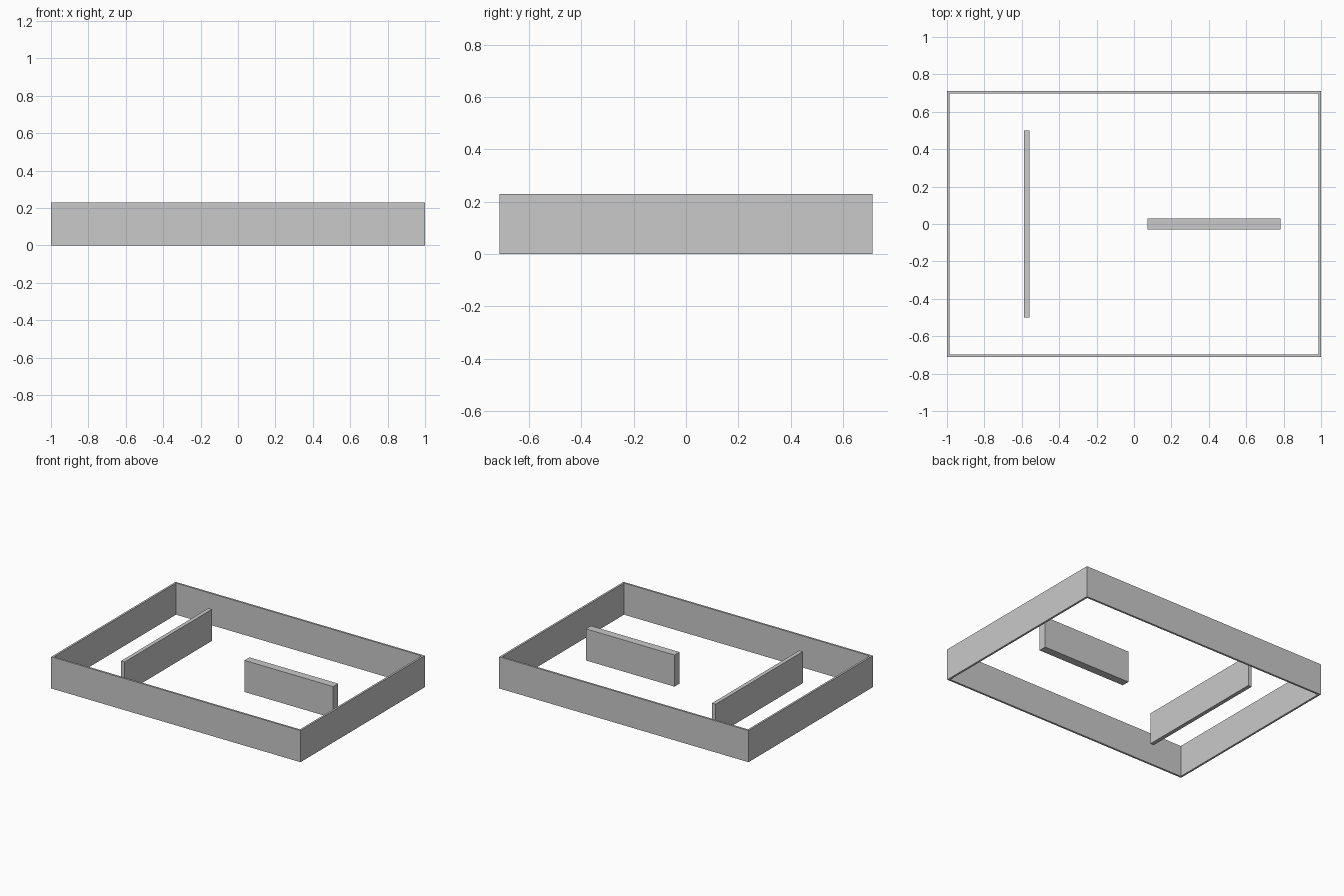
import bpy
import bmesh
from mathutils import Matrix

cube = bpy.data.objects.get("Cube")
if cube:
    bpy.data.objects.remove(cube, do_unlink=True)

LENGTH, DEPTH, HEIGHT = 2.0, 1.424, 0.229
WALL = 0.0143

# Single wall colour
grey = bpy.data.materials.new("light grey")
grey.use_nodes = True
colour = (0.588, 0.588, 0.588, 1)
grey.diffuse_color = colour
grey.node_tree.nodes["Principled BSDF"].inputs["Base Color"].default_value = colour


def add_wall(name, x, y, width, depth):
    """Upright block standing on the ground, centred on x and y."""
    bm = bmesh.new()
    place = Matrix.Translation((x, y, HEIGHT / 2)) @ Matrix.Diagonal((width, depth, HEIGHT, 1))
    bmesh.ops.create_cube(bm, size=1, matrix=place)
    mesh = bpy.data.meshes.new(name)
    bm.to_mesh(mesh)
    bm.free()
    mesh.materials.append(grey)
    bpy.context.collection.objects.link(bpy.data.objects.new(name, mesh))


# Outer enclosure: long walls run the full length, end walls fit between them
for side, name in ((-1, "front_wall"), (1, "back_wall")):
    add_wall(name, 0, side * (DEPTH - WALL) / 2, LENGTH, WALL)
for side, name in ((-1, "right_wall"), (1, "left_wall")):
    add_wall(name, side * (LENGTH - WALL) / 2, 0, WALL, DEPTH - 2 * WALL)

# Two free-standing walls inside
add_wall("long_inner_wall", -0.573, 0, 2 * WALL, 1.0)
add_wall("thick_inner_wall", 0.428, 0, 0.712, 4 * WALL)
